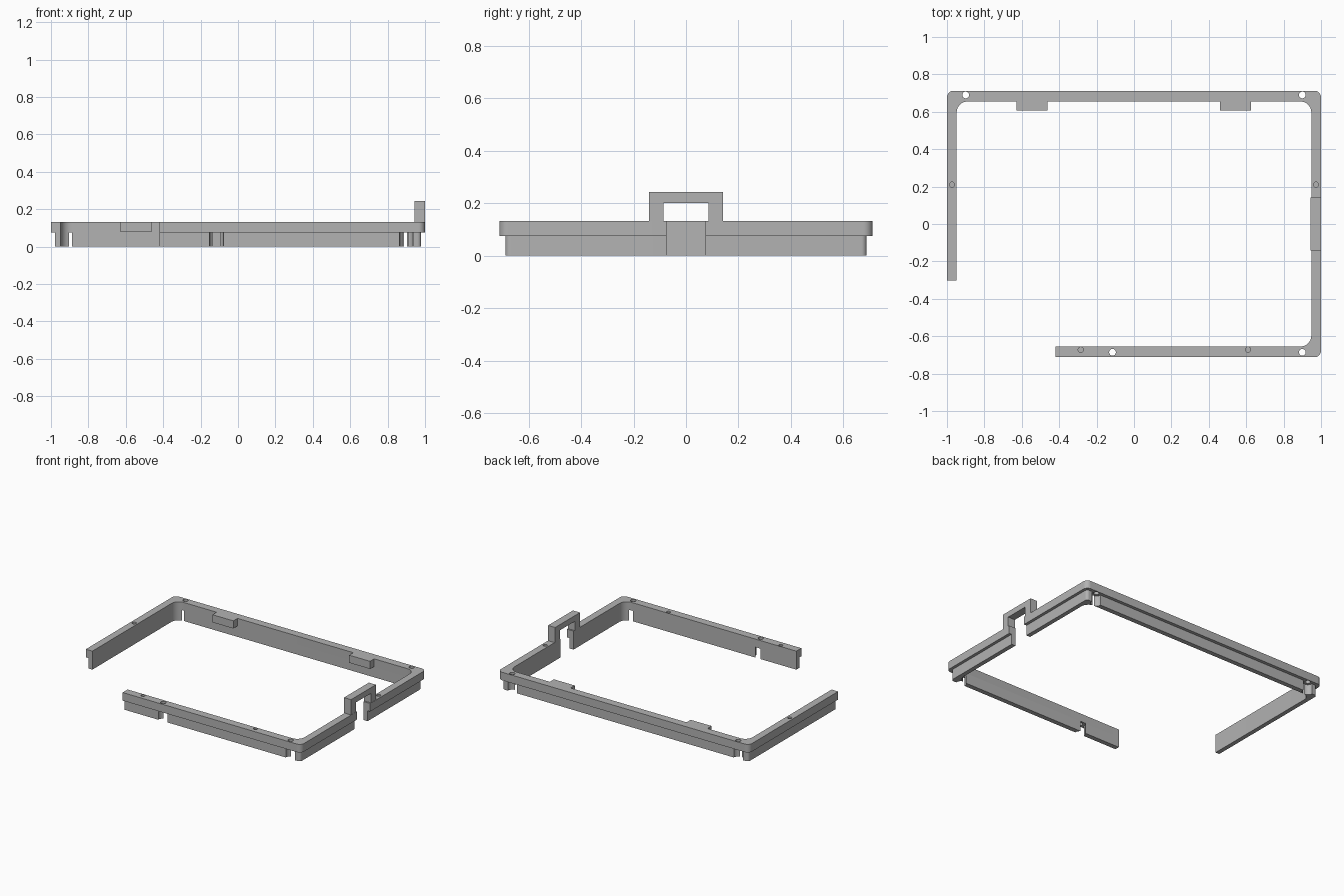
import bpy, bmesh, math

if "Cube" in bpy.data.objects:
    bpy.data.objects.remove(bpy.data.objects["Cube"])

GREY = bpy.data.materials.new("matte grey")
GREY.diffuse_color = (0.45, 0.45, 0.45, 1)
GREY.use_nodes = True
GREY.node_tree.nodes["Principled BSDF"].inputs["Base Color"].default_value = GREY.diffuse_color

RIM_Z, TOP_Z = 0.075, 0.133
INNER = (0.948, 0.655)


def make(name, pts, lo, hi, axis="z"):
    """Extrude a 2D outline along z (xy outline) or x (yz outline)."""
    bm = bmesh.new()
    place = (lambda a, b, h: (a, b, h)) if axis == "z" else (lambda a, b, h: (h, a, b))
    face = bm.faces.new([bm.verts.new(place(a, b, lo)) for a, b in pts])
    ext = bmesh.ops.extrude_face_region(bm, geom=[face])
    offset = (0, 0, hi - lo) if axis == "z" else (hi - lo, 0, 0)
    bmesh.ops.translate(bm, vec=offset,
                        verts=[v for v in ext["geom"] if isinstance(v, bmesh.types.BMVert)])
    bmesh.ops.recalc_face_normals(bm, faces=bm.faces)
    mesh = bpy.data.meshes.new(name)
    bm.to_mesh(mesh)
    bm.free()
    mesh.materials.append(GREY)
    obj = bpy.data.objects.new(name, mesh)
    bpy.context.collection.objects.link(obj)
    return obj


def rect(x0, x1, y0, y1):
    return [(x0, y0), (x1, y0), (x1, y1), (x0, y1)]


def circle(x, y, r, n=32):
    return [(x + r * math.cos(2 * math.pi * i / n), y + r * math.sin(2 * math.pi * i / n))
            for i in range(n)]


def open_path(hx, hy, r, n=10):
    """Rounded path around three corners, open at the front left."""
    pts = [(-0.42, -hy)]
    for sx, sy, start in ((1, -1, -90), (1, 1, 0), (-1, 1, 90)):
        for i in range(n + 1):
            a = math.radians(start + 90 * i / n)
            pts.append((sx * (hx - r) + r * math.cos(a), sy * (hy - r) + r * math.sin(a)))
    return pts + [(-hx, -0.302)]


def band(name, hx, hy, r, lo, hi):
    return make(name, open_path(hx, hy, r) + open_path(*INNER, 0.058)[::-1], lo, hi)


def activate(obj):
    bpy.ops.object.select_all(action="DESELECT")
    obj.select_set(True)
    bpy.context.view_layer.objects.active = obj


def cut(obj, pts, lo, hi):
    cutter = make("cutter", pts, lo, hi)
    cutter.hide_render = True
    mod = obj.modifiers.new("cut", "BOOLEAN")
    mod.operation, mod.solver, mod.object = "DIFFERENCE", "EXACT", cutter
    activate(obj)
    bpy.ops.object.modifier_apply(modifier=mod.name)
    bpy.data.objects.remove(cutter)


# Wide upper rim and narrower skirt below it
rim = band("upper_rim", 1.0, 0.712, 0.035, RIM_Z, TOP_Z)
skirt = band("lower_skirt", 0.979, 0.689, 0.02, 0, RIM_Z)

# Screw holes through the rim, with round clearance pockets in the skirt
for x, y in ((-0.9, 0.69), (0.9, 0.69), (0.9, -0.686), (-0.115, -0.686)):
    cut(rim, circle(x, y, 0.018), 0.0, 0.2)
    cut(skirt, circle(x, y, 0.037), -0.1, 0.2)

# Shallow peg holes in the top
for x, y in ((-0.973, 0.21), (0.973, 0.21), (-0.285, -0.672), (0.61, -0.672)):
    cut(rim, circle(x, y, 0.014), TOP_Z - 0.035, 0.2)

# Gap in the right wall under the handle
for part in (rim, skirt):
    cut(part, rect(0.9, 1.1, -0.075, 0.075), -0.1, 0.3)

# Square handle bridging the gap
handle = make("bridge_handle",
              [(-0.141, TOP_Z), (-0.141, 0.243), (0.141, 0.243), (0.141, TOP_Z),
               (0.086, TOP_Z), (0.086, 0.202), (-0.086, 0.202), (-0.086, TOP_Z)],
              0.943, 0.999, axis="x")

# Support tabs on the inside of the back wall
tabs = [make(f"{side}_tab", rect(x - 0.083, x + 0.083, 0.608, INNER[1]), 0.078, TOP_Z)
        for side, x in (("left", -0.546), ("right", 0.543))]

for part in (rim, skirt, handle, *tabs):
    activate(part)
    bpy.ops.object.shade_smooth_by_angle(angle=math.radians(30))
